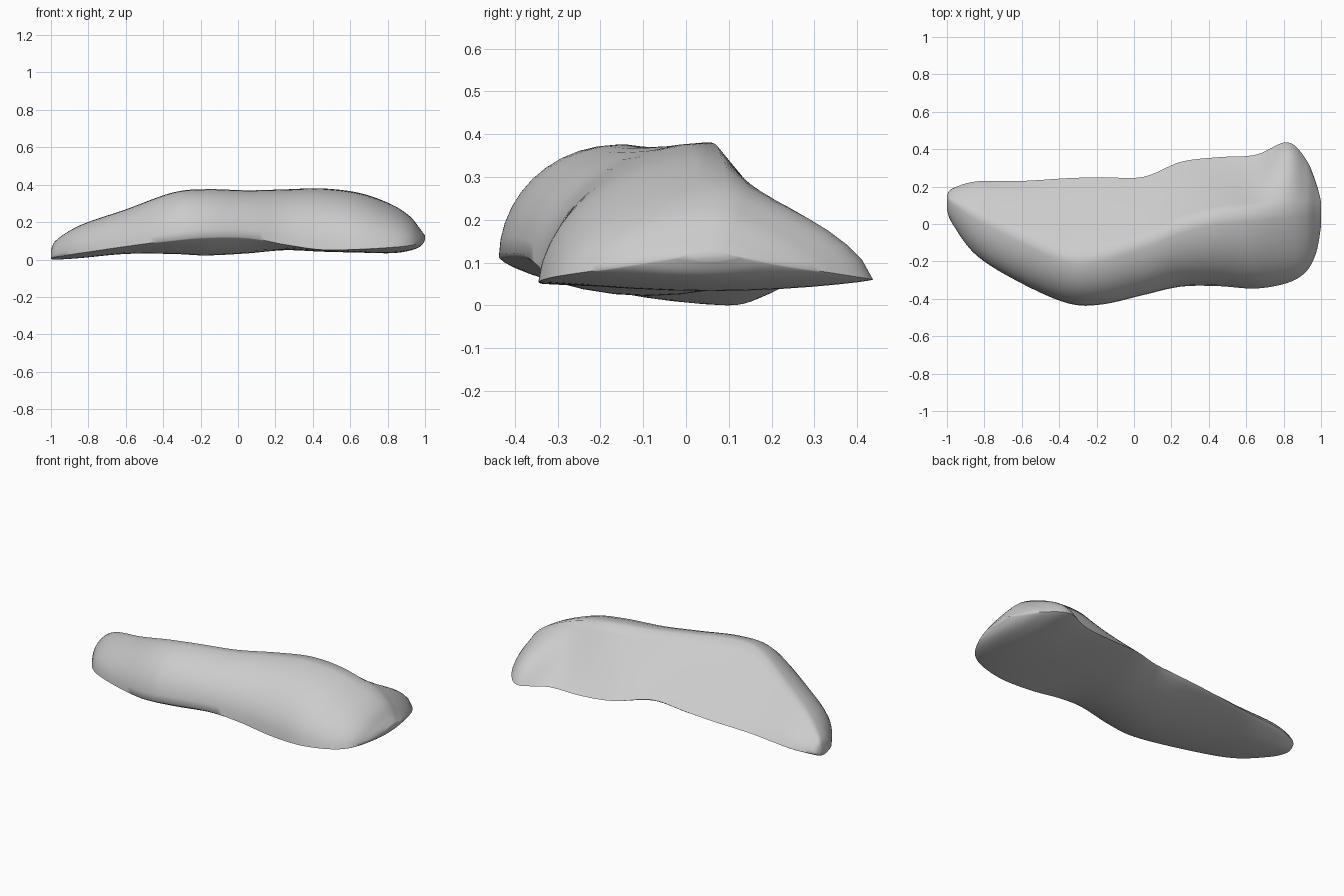
import bpy, bmesh, math

if "Cube" in bpy.data.objects:
    bpy.data.objects.remove(bpy.data.objects["Cube"])

# Cross-sections: x, back y, back z, ridge y, ridge z, front y, front z, underside z, back bulge
SECTIONS = [
    (-1.00, 0.155, 0.022, 0.135, 0.050, 0.075, 0.012, 0.004, 0.002),
    (-0.97, 0.190, 0.030, 0.125, 0.105, 0.000, 0.016, 0.000, 0.006),
    (-0.84, 0.228, 0.045, 0.055, 0.185, -0.170, 0.035, 0.008, 0.010),
    (-0.60, 0.230, 0.065, -0.065, 0.268, -0.318, 0.070, 0.030, 0.010),
    (-0.35, 0.245, 0.080, -0.170, 0.358, -0.425, 0.103, 0.030, 0.006),
    (-0.17, 0.250, 0.092, -0.155, 0.376, -0.430, 0.120, 0.022, 0.004),
    (0.05, 0.252, 0.105, -0.085, 0.370, -0.380, 0.117, 0.033, 0.002),
    (0.25, 0.332, 0.075, 0.000, 0.375, -0.335, 0.080, 0.050, 0.000),
    (0.45, 0.357, 0.062, 0.060, 0.380, -0.332, 0.052, 0.042, -0.006),
    (0.65, 0.370, 0.066, 0.080, 0.356, -0.345, 0.055, 0.037, -0.006),
    (0.82, 0.437, 0.060, 0.090, 0.295, -0.315, 0.065, 0.034, 0.026),
    (0.92, 0.345, 0.075, 0.090, 0.230, -0.255, 0.075, 0.048, 0.014),
    (0.975, 0.215, 0.095, 0.085, 0.162, -0.150, 0.090, 0.070, 0.006),
    (1.00, 0.120, 0.114, 0.070, 0.128, -0.010, 0.112, 0.104, 0.002),
]


def spline(a, b, c, d, t):
    return 0.5 * (2 * b + (c - a) * t + (2 * a - 5 * b + 4 * c - d) * t * t
                  + (3 * b - a - 3 * c + d) * t ** 3)


def resample(rows, steps):
    """Smooth the control sections lengthwise."""
    out, n = [], len(rows)
    for i in range(n - 1):
        four = [rows[min(max(k, 0), n - 1)] for k in (i - 1, i, i + 1, i + 2)]
        for s in range(steps):
            out.append([spline(*vals, s / steps) for vals in zip(*four)])
    return out + [list(rows[-1])]


def outline(x, yb, zb, yr, zr, yf, zf, zu, bulge):
    """Flat back slope, rounded front face and blunt underside."""
    pts = []
    for i in range(8):
        t = i / 8
        puff = bulge * math.sin(math.pi * t ** 0.7)
        pts.append((x, yb + (yr - yb) * t + puff, zb + (zr - zb) * t + puff))
    flat = min(max((x - 0.4) * 0.45, 0.03), 0.2)  # right end is more chamfered
    for i in range(11):
        t = i / 10
        a = math.pi / 2 * t
        u = math.sin(a) * (1 - flat) + t * flat
        v = math.cos(a) * (1 - flat) + (1 - t) * flat
        pts.append((x, yr + (yf - yr) * u, zf + (zr - zf) * v))
    for i in range(1, 14):
        t = (1 - math.cos(math.pi * i / 14)) / 2
        edge = zf + (zb - zf) * t
        w = math.sin(math.pi * t) ** 0.75
        pts.append((x, yf + (yb - yf) * t, edge + (zu - edge) * w))
    return pts


# Stone body lofted through the sections
bm = bmesh.new()
rings = [[bm.verts.new(p) for p in outline(*row)] for row in resample(SECTIONS, 6)]
for r0, r1 in zip(rings, rings[1:]):
    for j in range(len(r0)):
        k = (j + 1) % len(r0)
        bm.faces.new((r0[j], r0[k], r1[k], r1[j]))
bm.faces.new(rings[0])
bm.faces.new(rings[-1])
bmesh.ops.recalc_face_normals(bm, faces=bm.faces[:])
mesh = bpy.data.meshes.new("stone")
bm.to_mesh(mesh)
bm.free()
stone = bpy.data.objects.new("stone", mesh)
bpy.context.collection.objects.link(stone)

# Rest the stone on the ground plane
low = min(v.co.z for v in mesh.vertices)
for v in mesh.vertices:
    v.co.z -= low

bpy.context.view_layer.objects.active = stone
stone.select_set(True)
bpy.ops.object.shade_smooth_by_angle(angle=math.radians(60))
